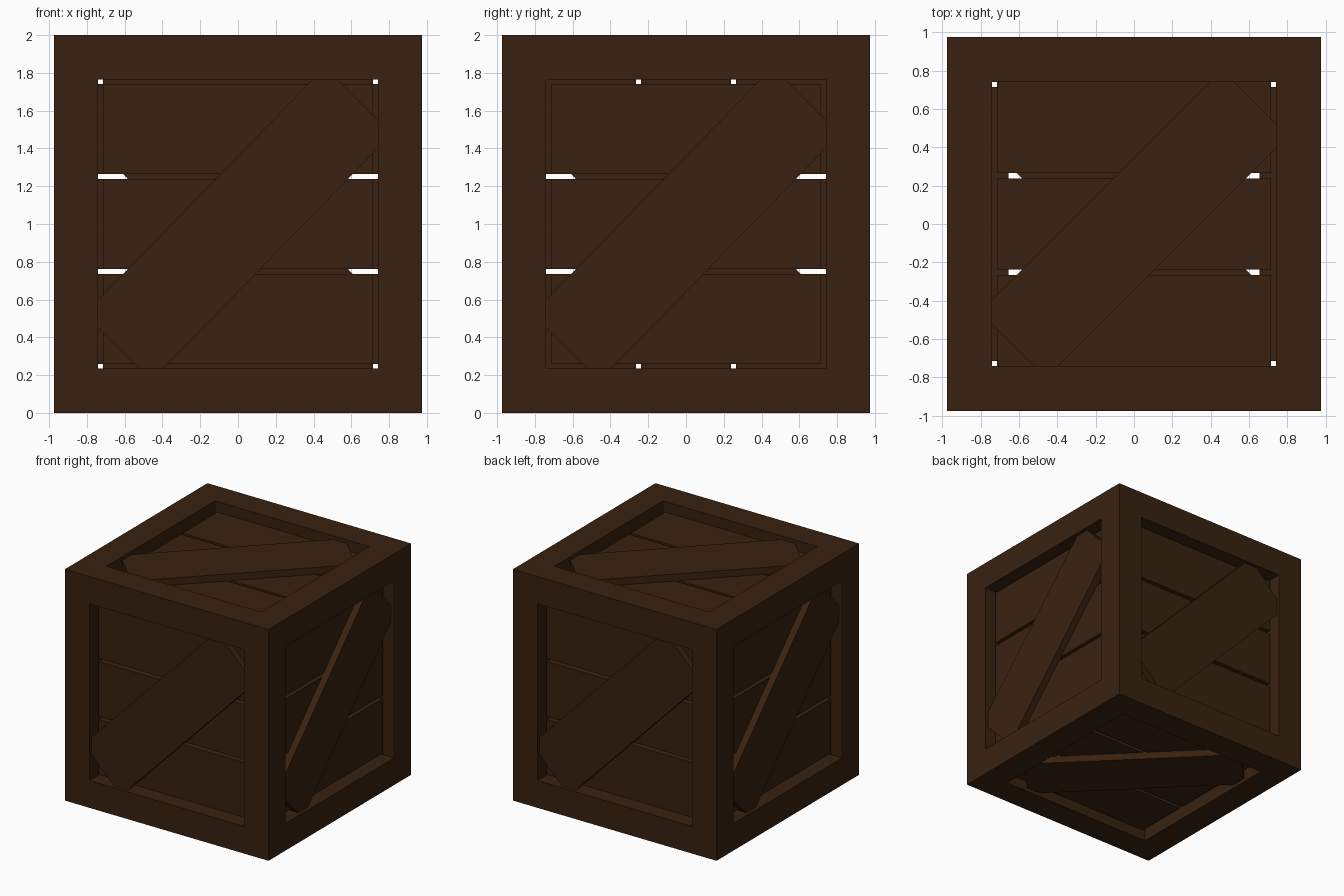
import bpy, bmesh
from math import radians
from mathutils import Matrix, Vector

if "Cube" in bpy.data.objects:
    bpy.data.objects.remove(bpy.data.objects["Cube"])

wood = bpy.data.materials.new("dark_wood")
wood.diffuse_color = (0.04, 0.0155, 0.005, 1)
wood.use_nodes = True
wood.node_tree.nodes["Principled BSDF"].inputs["Base Color"].default_value = wood.diffuse_color

HX, HZ = 0.975, 1.0      # half width, half height
B = 0.235                # beam thickness
MID = Matrix.Translation((0, 0, 1))


def finish(name, bm, matrix):
    bmesh.ops.recalc_face_normals(bm, faces=bm.faces)
    me = bpy.data.meshes.new(name)
    bm.to_mesh(me)
    bm.free()
    me.transform(matrix)
    me.materials.append(wood)
    ob = bpy.data.objects.new(name, me)
    bpy.context.collection.objects.link(ob)
    return ob


def box(name, lo, hi, matrix):
    lo, hi = Vector(lo), Vector(hi)
    bm = bmesh.new()
    bmesh.ops.create_cube(bm, size=1, matrix=Matrix.Translation((lo + hi) / 2)
                          @ Matrix.Diagonal((*(hi - lo), 1)))
    return finish(name, bm, matrix)


def prism(name, pts, z0, z1, matrix):
    bm = bmesh.new()
    face = bm.faces.new([bm.verts.new((x, y, z0)) for x, y in pts])
    new = bmesh.ops.extrude_face_region(bm, geom=[face])["geom"]
    verts = [g for g in new if isinstance(g, bmesh.types.BMVert)]
    bmesh.ops.translate(bm, verts=verts, vec=(0, 0, z1 - z0))
    return finish(name, bm, matrix)


# Frame: posts, then rails fitted between them
for sx in (-1, 1):
    for sy in (-1, 1):
        cx, cy = sx * (HX - B / 2), sy * (HX - B / 2)
        box("corner_post", (cx - B / 2, cy - B / 2, -HZ), (cx + B / 2, cy + B / 2, HZ), MID)
for sz in (-1, 1):
    cz = sz * (HZ - B / 2)
    for s in (-1, 1):
        c = s * (HX - B / 2)
        box("front_back_rail", (-HX + B, c - B / 2, cz - B / 2), (HX - B, c + B / 2, cz + B / 2), MID)
        box("side_rail", (c - B / 2, -HX + B, cz - B / 2), (c + B / 2, HX - B, cz + B / 2), MID)

# Six panels: local x right, y up, z outward
panels = {}
for i, n in enumerate(("front", "right", "back", "left")):
    panels[n] = (MID @ Matrix.Rotation(radians(90 * i), 4, 'Z')
                 @ Matrix.Rotation(radians(90), 4, 'X'), HX, HZ)
panels["top"] = (MID, HZ, HX)
panels["bottom"] = (MID @ Matrix.Rotation(radians(180), 4, 'X'), HZ, HX)

for name, (m, depth, half_v) in panels.items():
    # Three planks with narrow gaps
    for k in (-1, 0, 1):
        c = k * 0.5025
        box(name + "_plank", (-0.715, c - 0.2375, depth - 0.32),
            (0.715, c + 0.2375, depth - 0.09), m)
    # Diagonal brace, ends trimmed to the frame opening
    a, b = HX - B, half_v - B
    r = b - a
    half = [(-a, -b + 0.345 + r * 0.8), (-a, -b + 0.215), (-a + 0.215, -b), (-a + 0.345, -b)]
    pts = half + [(-x, -y) for x, y in half]
    prism(name + "_brace", pts, depth - 0.1, depth - 0.03, m)
